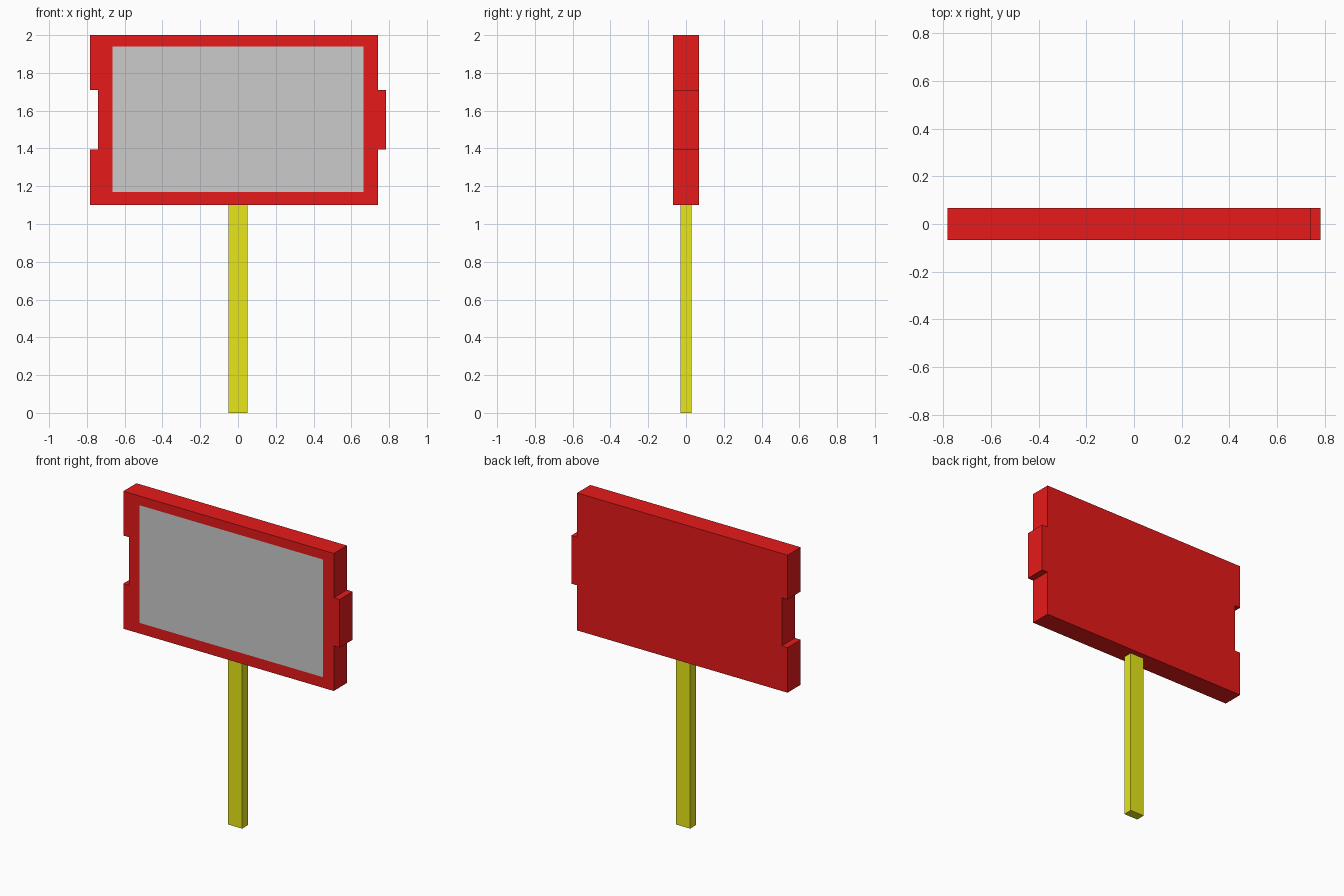
import bpy, bmesh

if "Cube" in bpy.data.objects:
    bpy.data.objects.remove(bpy.data.objects["Cube"])

def material(name, rgb):
    m = bpy.data.materials.new(name)
    m.diffuse_color = (*rgb, 1)
    m.use_nodes = True
    m.node_tree.nodes["Principled BSDF"].inputs["Base Color"].default_value = m.diffuse_color
    return m

def profile_object(name, outline, y_front, depth=0, mat=None):
    """Polygon in the xz plane facing -y, extruded backwards by depth."""
    bm = bmesh.new()
    face = bm.faces.new([bm.verts.new((x, y_front, z)) for x, z in outline])
    if depth:
        ext = bmesh.ops.extrude_face_region(bm, geom=[face], use_keep_orig=True)
        moved = [v for v in ext["geom"] if isinstance(v, bmesh.types.BMVert)]
        bmesh.ops.translate(bm, vec=(0, depth, 0), verts=moved)
        bmesh.ops.recalc_face_normals(bm, faces=bm.faces)
    me = bpy.data.meshes.new(name)
    bm.to_mesh(me)
    bm.free()
    ob = bpy.data.objects.new(name, me)
    bpy.context.collection.objects.link(ob)
    if mat:
        me.materials.append(mat)
    return ob

def rect(x0, x1, z0, z1):
    return [(x0, z0), (x1, z0), (x1, z1), (x0, z1)]

red = material("red_board", (0.8, 0.01, 0.01))
yellow = material("yellow_post", (0.8, 0.8, 0.01))

# Board with a tab on the right and a matching notch on the left
left, notch, right, tab = -0.783, -0.741, 0.741, 0.783
bottom, low, high, top = 1.10, 1.395, 1.71, 2.0
half = 0.068
board = [(left, bottom), (right, bottom), (right, low), (tab, low),
         (tab, high), (right, high), (right, top), (left, top),
         (left, high), (notch, high), (notch, low), (left, low)]
profile_object("sign_board", board, -half, 2 * half, red)

# Grey face panel, practically flush with the front
profile_object("face_panel", rect(-0.664, 0.664, 1.17, 1.94), -half - 0.001)

# Post
profile_object("post", rect(-0.051, 0.051, 0, bottom), -0.03, 0.06, yellow)
